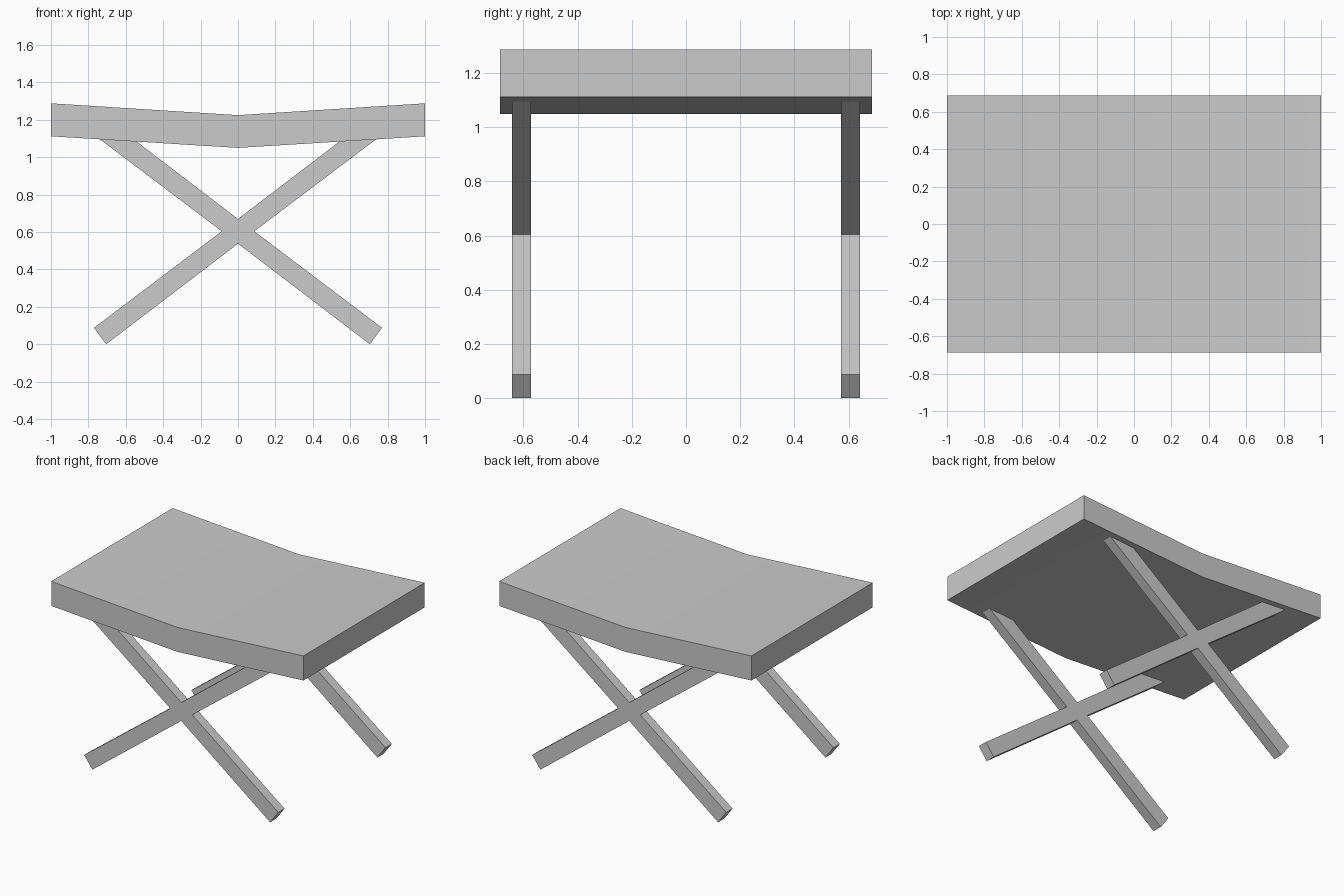
import bpy
import bmesh

if "Cube" in bpy.data.objects:
    bpy.data.objects.remove(bpy.data.objects["Cube"])


def extrude_profile(name, right_half, y0, y1):
    """Mirror a half outline (x, z) about x = 0 and extrude it along y."""
    left_half = [(-x, z) for x, z in reversed(right_half) if x > 0]
    bm = bmesh.new()
    face = bm.faces.new([bm.verts.new((x, y0, z)) for x, z in right_half + left_half])
    moved = bmesh.ops.extrude_face_region(bm, geom=[face])["geom"]
    bmesh.ops.translate(bm, vec=(0, y1 - y0, 0),
                        verts=[v for v in moved if isinstance(v, bmesh.types.BMVert)])
    bmesh.ops.recalc_face_normals(bm, faces=bm.faces)
    mesh = bpy.data.meshes.new(name)
    bm.to_mesh(mesh)
    bm.free()
    obj = bpy.data.objects.new(name, mesh)
    bpy.context.collection.objects.link(obj)
    return obj


# Seat: thick slab dipping to the middle, with a soft crease
seat = extrude_profile("seat", [(0, 1.05), (1, 1.112), (1, 1.288), (0, 1.225)], -0.687, 0.687)
bpy.context.view_layer.objects.active = seat
seat.select_set(True)
bpy.ops.object.shade_smooth_by_angle()

# Crossed leg frames: upper ends run into the seat
cross = [(0, 0.538), (0.705, 0), (0.77, 0.088), (0.087, 0.604),
         (0.77, 1.12), (0.705, 1.208), (0, 0.67)]
extrude_profile("front_cross_legs", cross, -0.643, -0.572)
extrude_profile("back_cross_legs", cross, 0.572, 0.643)
